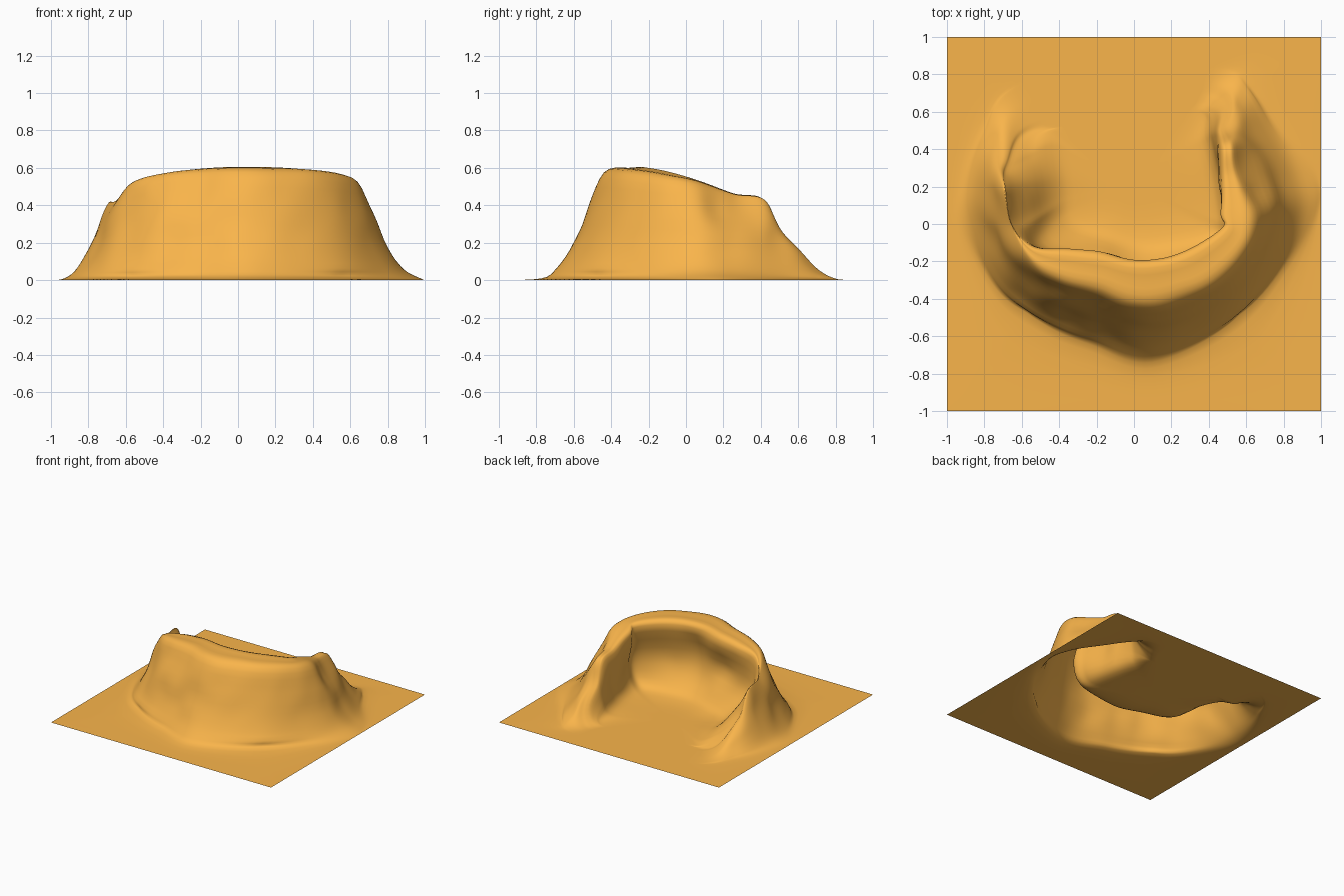
import bpy, bmesh, math
from mathutils import Vector, noise

if "Cube" in bpy.data.objects:
    bpy.data.objects.remove(bpy.data.objects["Cube"])

# Stations clockwise from the open back:
# inner foot x,y | lip x,y | outer crest x,y | outer foot x,y | crest height
STATIONS = [
    (-.05, .50, -.05, .60, -.05, .70, -.05, .85, .00),
    (.32, .58, .39, .64, .43, .70, .47, .86, .01),
    (.38, .45, .46, .50, .51, .52, .64, .78, .27),
    (.42, .32, .46, .40, .53, .42, .78, .56, .43),
    (.45, .16, .46, .24, .56, .25, .95, .28, .46),
    (.47, .02, .45, .05, .63, .05, .97, .07, .53),
    (.46, -.08, .47, -.02, .60, -.13, .84, -.22, .56),
    (.25, -.14, .30, -.13, .42, -.32, .56, -.56, .59),
    (.05, -.16, .08, -.20, .08, -.44, .10, -.77, .60),
    (-.15, -.10, -.12, -.16, -.20, -.37, -.24, -.68, .595),
    (-.32, -.05, -.35, -.13, -.42, -.31, -.50, -.58, .57),
    (-.40, .02, -.54, -.12, -.58, -.18, -.74, -.40, .52),
    (-.41, .12, -.64, .00, -.66, .00, -.92, -.04, .42),
    (-.42, .25, -.67, .20, -.70, .20, -.92, .22, .40),
    (-.44, .42, -.66, .32, -.70, .35, -.83, .52, .20),
    (-.40, .50, -.55, .50, -.58, .56, -.65, .78, .01),
]
CENTRE = Vector((-.03, .22, 0))
STEPS = 10      # columns per station
SUB = 4         # rows per profile segment


def spline(a, b, c, d, t):
    return b + (c - a) * (.5 * t) + (a * 2 - b * 5 + c * 4 - d) * (.5 * t * t) \
        + (b * 3 - a - c * 3 + d) * (.5 * t ** 3)


def station(u):
    n, i = len(STATIONS), int(u)
    rows = [STATIONS[(i + k) % n] for k in (-1, 0, 1, 2)]
    return [spline(*v, u - i) for v in zip(*rows)]


def profile(u):
    s = station(u)
    h = max(0, s[8])
    foot, lip, top, outer = (Vector((s[k], s[k + 1], 0)) for k in (0, 2, 4, 6))
    up = lambda p, f: Vector((p.x, p.y, h * f))
    # hollow the inner wall under the lip where the wall is tall
    under = foot.lerp(lip, .55) + (top - foot).normalized() * .6 * max(0, h - .44)
    ray = outer - CENTRE
    reach = min(((1 if ray[k] > 0 else -1) - CENTRE[k]) / ray[k]
                for k in (0, 1) if abs(ray[k]) > 1e-6)
    edge = CENTRE + ray * reach
    pts = [CENTRE, up(CENTRE.lerp(foot, .65), .01), up(foot, .10), up(under, .45),
           up(lip, .95), up(lip.lerp(top, .5), 1), up(top, .96),
           up(top.lerp(outer, .25), .66), up(top.lerp(outer, .5), .33),
           up(top.lerp(outer, .75), .11), up(outer, .015), edge]
    ext = [pts[0]] + pts + [pts[-1]]
    out = []
    for k in range(len(pts) - 1):
        for j in range(SUB):
            p = spline(*ext[k:k + 4], j / SUB)
            # slight erosion on the slopes
            p += Vector((1, 1, 0)) * noise.noise(p * 5) * .02 * min(1, p.z * 4)
            out.append(Vector((max(-1, min(1, p.x)), max(-1, min(1, p.y)), max(0, p.z))))
    return out + [edge]


# Ground sheet with the horseshoe ridge
columns = [profile(i / STEPS) for i in range(len(STATIONS) * STEPS)]
for cx in (-1, 1):
    for cy in (-1, 1):
        corner = Vector((cx, cy, 0))
        min(columns, key=lambda c: (c[-1] - corner).length)[-1] = corner

bm = bmesh.new()
grid = [[bm.verts.new(p) for p in c] for c in columns]
for i in range(len(grid)):
    a, b = grid[i], grid[(i + 1) % len(grid)]
    for j in range(len(a) - 1):
        bm.faces.new((a[j], b[j], b[j + 1], a[j + 1]))
bmesh.ops.remove_doubles(bm, verts=bm.verts, dist=.0005)
for f in bm.faces:
    f.smooth = True
mesh = bpy.data.meshes.new("horseshoe_ridge")
bm.to_mesh(mesh)
bm.free()
ridge = bpy.data.objects.new("horseshoe_ridge", mesh)
bpy.context.collection.objects.link(ridge)

# Sand colour
sand = bpy.data.materials.new("sand")
sand.diffuse_color = (.95, .46, .07, 1)
sand.use_nodes = True
sand.node_tree.nodes["Principled BSDF"].inputs["Base Color"].default_value = sand.diffuse_color
mesh.materials.append(sand)
